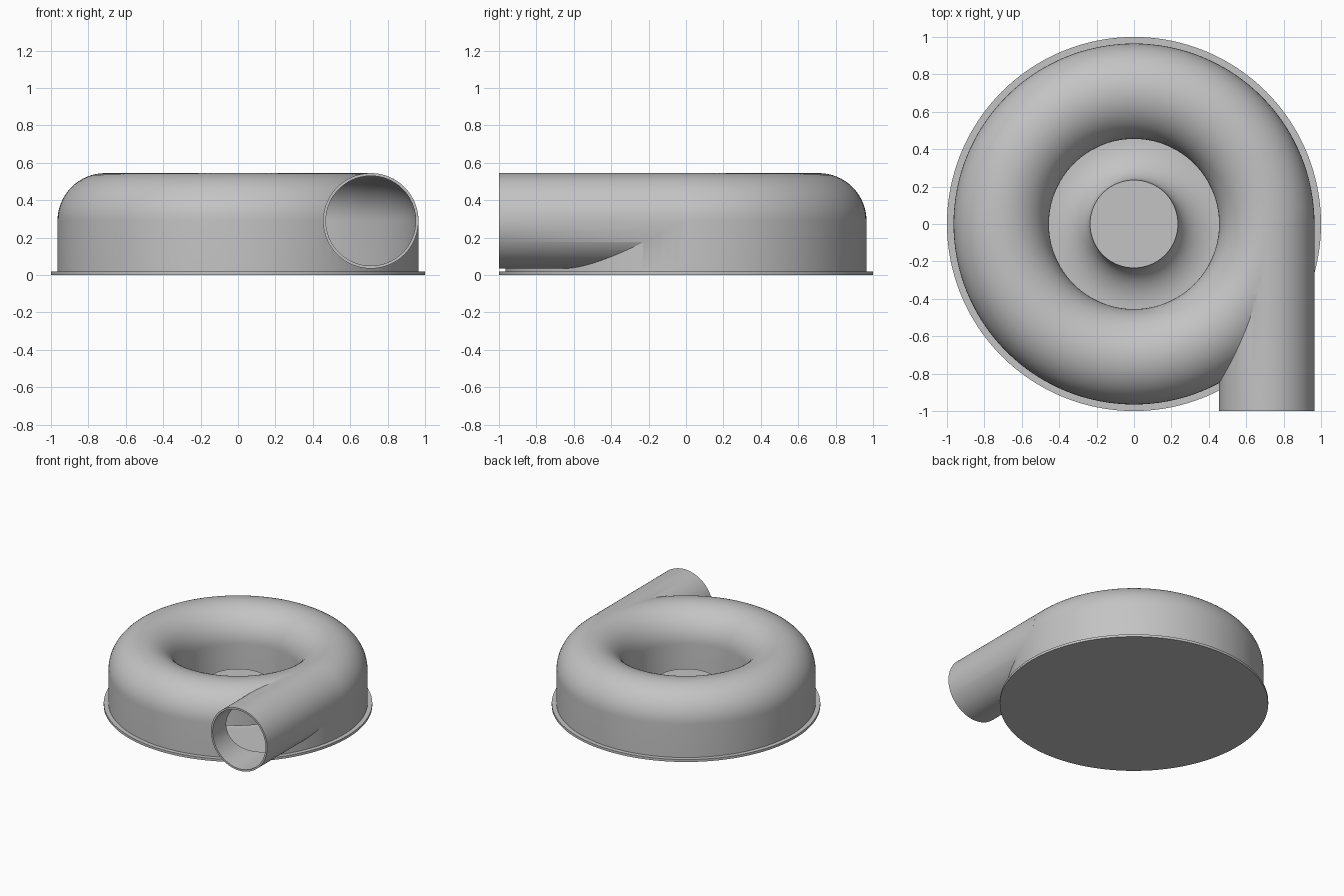
import bpy
import bmesh
from math import sin, cos, pi, radians
from mathutils import Matrix

default = bpy.data.objects.get("Cube")
if default:
    bpy.data.objects.remove(default)

# One plain grey for everything
grey = bpy.data.materials.new("housing grey")
grey.use_nodes = True
colour = (0.55, 0.55, 0.55, 1)
grey.diffuse_color = colour
grey.node_tree.nodes["Principled BSDF"].inputs["Base Color"].default_value = colour

RING, TUBE, WALL = 0.71, 0.255, 0.015   # ring radius, tube radius, sheet thickness
AXIS_Z, PLATE = 0.29, 0.02              # tube centre height, plate thickness
SEGMENTS = 128


def finish(name, bm):
    bmesh.ops.recalc_face_normals(bm, faces=bm.faces)
    mesh = bpy.data.meshes.new(name)
    bm.to_mesh(mesh)
    bm.free()
    obj = bpy.data.objects.new(name, mesh)
    bpy.context.collection.objects.link(obj)
    mesh.materials.append(grey)
    return obj


def lathe(name, profile):
    """Revolve a closed (radius, height) outline around z."""
    bm = bmesh.new()
    verts = [bm.verts.new((r, 0, z)) for r, z in profile]
    edges = [bm.edges.new((a, b)) for a, b in zip(verts, verts[1:] + verts[:1])]
    bmesh.ops.spin(bm, geom=verts + edges, cent=(0, 0, 0), axis=(0, 0, 1),
                   angle=2 * pi, steps=SEGMENTS)
    bmesh.ops.remove_doubles(bm, verts=bm.verts, dist=0.0001)
    loose = [f for f in bm.faces if f.calc_area() < 1e-9]
    bmesh.ops.delete(bm, geom=loose, context="FACES")
    return finish(name, bm)


def pipe(name, radius, start, end):
    """Solid rod along y at the outlet position."""
    bm = bmesh.new()
    place = Matrix.Translation((RING, (start + end) / 2, AXIS_Z)) @ Matrix.Rotation(pi / 2, 4, "X")
    bmesh.ops.create_cone(bm, cap_ends=True, segments=96, radius1=radius, radius2=radius,
                          depth=end - start, matrix=place)
    return finish(name, bm)


def arch(radius, steps=32):
    return [(RING + radius * cos(pi * i / steps), AXIS_Z + radius * sin(pi * i / steps))
            for i in range(steps + 1)]


def combine(target, tool, operation):
    tool.hide_render = True
    mod = target.modifiers.new(operation.lower(), "BOOLEAN")
    mod.operation, mod.object, mod.solver = operation, tool, "EXACT"
    bpy.context.view_layer.objects.active = target
    bpy.ops.object.modifier_apply(modifier=mod.name)
    bpy.data.objects.remove(tool)


# Round housing with a tangential outlet, hollowed to a thin sheet
outer, inner = RING + TUBE, RING - TUBE
housing = lathe("blower_housing", [(outer, PLATE)] + arch(TUBE) + [(inner, PLATE)])
combine(housing, pipe("outlet_solid", TUBE, -1, -0.02), "UNION")

lip = 0.05
hollow = [(outer - WALL, -PLATE)] + arch(TUBE - WALL) + [
    (inner + WALL, lip), (inner - WALL, lip), (inner - WALL, -PLATE)]
combine(housing, lathe("hollow_cutter", hollow), "DIFFERENCE")
combine(housing, pipe("outlet_cutter", TUBE - WALL, -1.05, -0.02), "DIFFERENCE")

# Flat round base plate
base = lathe("base_plate", [(0, 0), (1, 0), (1, PLATE), (0, PLATE)])

# Flared hub in the intake
top, hub_r = 0.19, 0.235
flare = [(inner - (inner - hub_r) * cos(pi / 2 * i / 16), top - (top - PLATE) * sin(pi / 2 * i / 16))
         for i in range(17)]
hub = lathe("flared_hub", [(0, top)] + flare + [(inner, PLATE / 2), (0, PLATE / 2)])

# Smooth shading with crisp rims
for obj in (housing, base, hub):
    bpy.ops.object.select_all(action="DESELECT")
    obj.select_set(True)
    bpy.context.view_layer.objects.active = obj
    bpy.ops.object.shade_smooth_by_angle(angle=radians(30))
